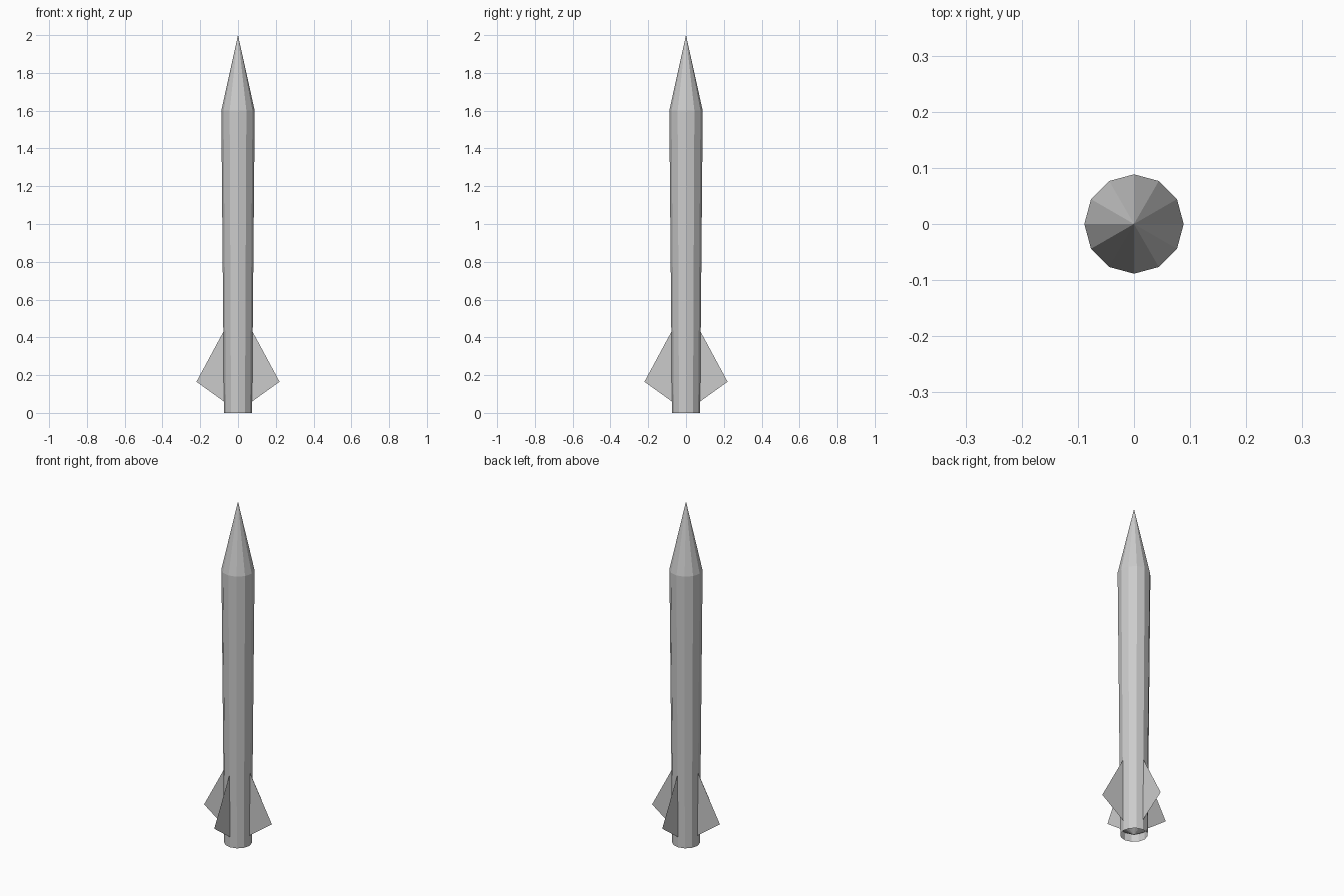
import bpy, bmesh
from math import cos, sin, pi

if "Cube" in bpy.data.objects:
    bpy.data.objects.remove(bpy.data.objects["Cube"])

SIDES = 12


def finish(name, bm):
    mesh = bpy.data.meshes.new(name)
    bm.to_mesh(mesh)
    bm.free()
    obj = bpy.data.objects.new(name, mesh)
    bpy.context.collection.objects.link(obj)
    return obj


def lathe(name, profile):
    """Spin (radius, z) points into a faceted shape; radius 0 makes a tip."""
    bm = bmesh.new()
    rings = []
    for r, z in profile:
        n = SIDES if r else 1
        rings.append([bm.verts.new((r * cos(2 * pi * i / SIDES),
                                    r * sin(2 * pi * i / SIDES), z)) for i in range(n)])
    for a, b in zip(rings, rings[1:]):
        for i in range(SIDES):
            j = (i + 1) % SIDES
            quad = [a[i % len(a)], a[j % len(a)], b[j % len(b)], b[i % len(b)]]
            bm.faces.new(list(dict.fromkeys(quad)))
    bmesh.ops.recalc_face_normals(bm, faces=bm.faces)
    return finish(name, bm)


# Tapered hull with pointed nose; the tail is recessed around a shallow exhaust cone
lathe("rocket_body", [(0, 0), (0.073, 0.045), (0.074, 0),
                      (0.0885, 1.6), (0, 2)])

# Four paper-thin tail fins
FIN = [(0.074, 0.06), (0.22, 0.165), (0.077, 0.43)]
for k in range(4):
    c, s = round(cos(k * pi / 2)), round(sin(k * pi / 2))
    bm = bmesh.new()
    bm.faces.new([bm.verts.new((r * c, r * s, z)) for r, z in FIN])
    finish(f"tail_fin_{k + 1}", bm)
